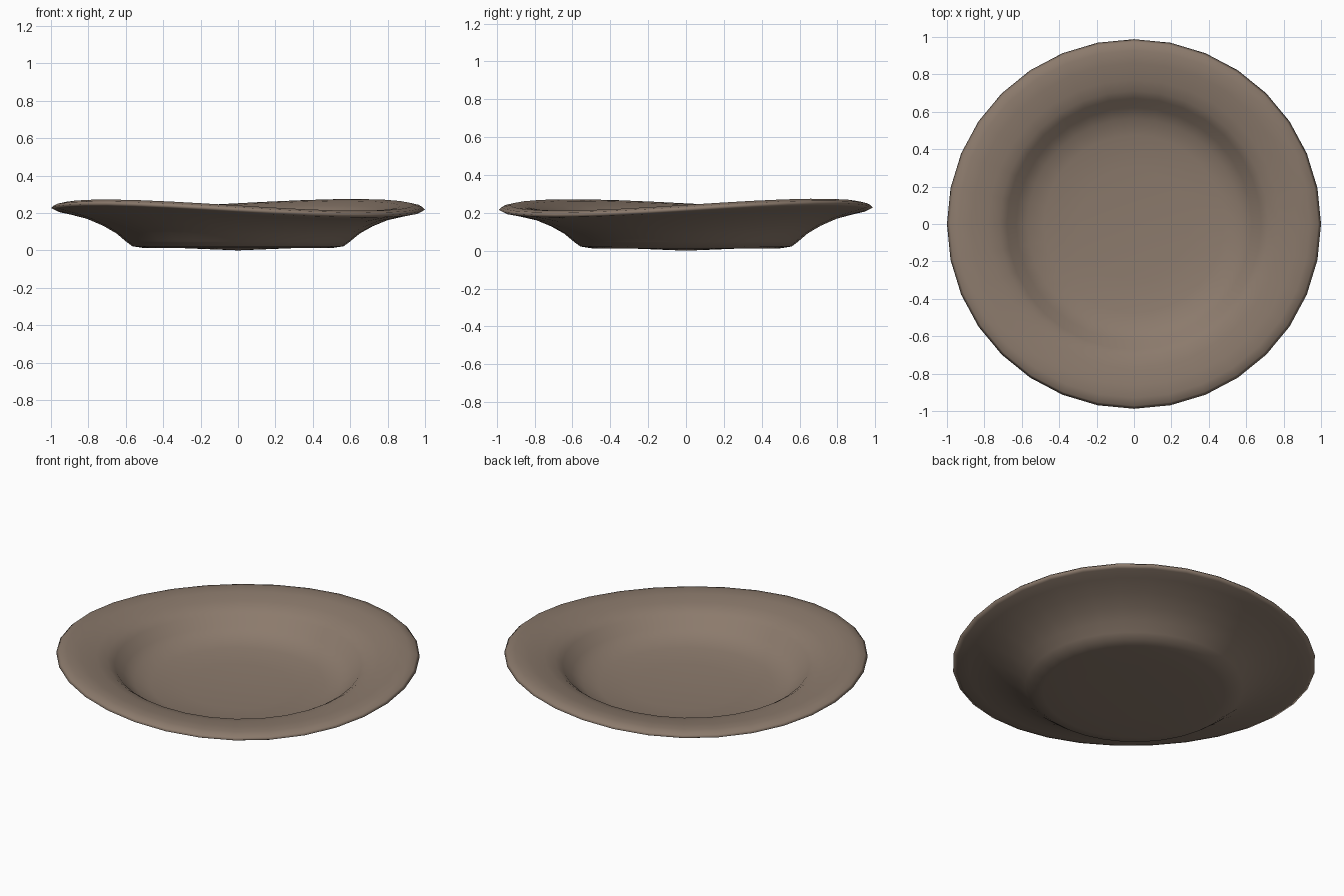
import bpy, bmesh, math

if "Cube" in bpy.data.objects:
    bpy.data.objects.remove(bpy.data.objects["Cube"])

SEG = 32
# (radius, height, share of the rim warp): underside centre -> lip -> inside centre
PROFILE = [
    (0.30, 0.012, 0), (0.50, 0.012, 0), (0.565, 0.022, 0), (0.60, 0.048, 0.05),
    (0.65, 0.09, 0.15), (0.72, 0.13, 0.3), (0.81, 0.168, 0.5), (0.91, 0.195, 0.8),
    (0.975, 0.21, 1), (1.00, 0.222, 1), (0.985, 0.236, 1), (0.94, 0.246, 1),
    (0.87, 0.240, 0.85), (0.78, 0.222, 0.6), (0.72, 0.205, 0.45), (0.68, 0.178, 0.3),
    (0.63, 0.125, 0.15), (0.57, 0.088, 0.05), (0.48, 0.066, 0), (0.30, 0.052, 0),
]

clay = bpy.data.materials.new("brown clay")
clay.diffuse_color = (0.26, 0.195, 0.15, 1)
clay.use_nodes = True
clay.node_tree.nodes["Principled BSDF"].inputs["Base Color"].default_value = clay.diffuse_color

bm = bmesh.new()


def ring(r, z, w):
    """One loop of the plate; the rim is warped like a gentle saddle."""
    out = []
    for i in range(SEG):
        a = 2 * math.pi * i / SEG
        dz = w * (0.027 * math.sin(2 * a) + 0.006 * math.sin(a) - 0.004 * math.cos(a))
        out.append(bm.verts.new((r * math.cos(a), 0.988 * r * math.sin(a), z + dz)))
    return out


# Lathed plate body
rings = [ring(*p) for p in PROFILE]
for a, b in zip(rings, rings[1:]):
    for i in range(SEG):
        j = (i + 1) % SEG
        bm.faces.new((a[i], a[j], b[j], b[i]))

# Close underside and inside floor
for loop, z in ((rings[0], 0.0), (rings[-1], 0.046)):
    c = bm.verts.new((0, 0, z if z else 0.0))
    for i in range(SEG):
        bm.faces.new((loop[i], loop[(i + 1) % SEG], c))

bmesh.ops.recalc_face_normals(bm, faces=bm.faces)
me = bpy.data.meshes.new("plate")
bm.to_mesh(me)
bm.free()
me.materials.append(clay)
plate = bpy.data.objects.new("plate", me)
bpy.context.collection.objects.link(plate)
for p in me.polygons:
    p.use_smooth = True
